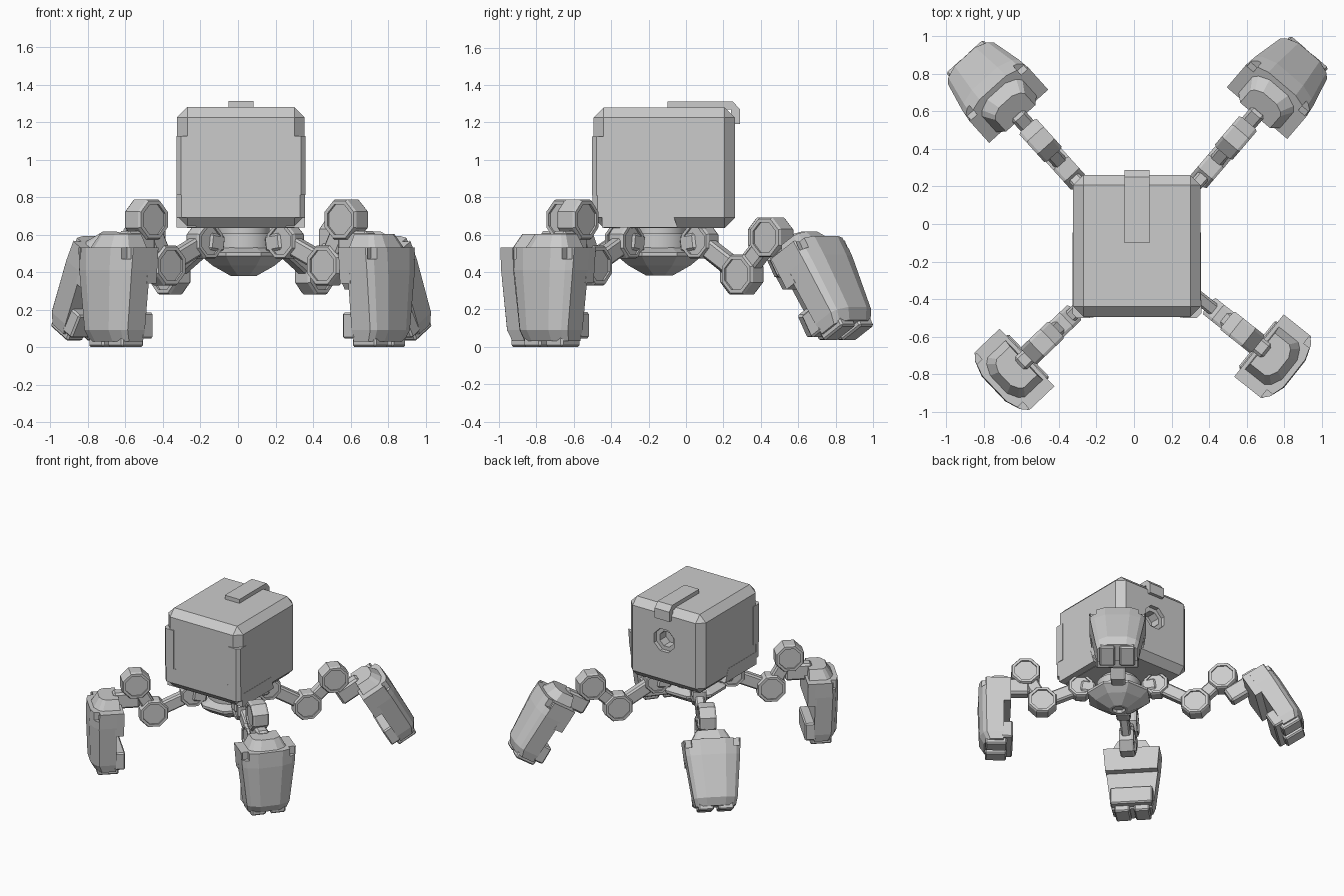
import bpy, bmesh
from math import radians, pi, atan2, hypot
from mathutils import Matrix, Vector

if "Cube" in bpy.data.objects:
    bpy.data.objects.remove(bpy.data.objects["Cube"], do_unlink=True)

grey = bpy.data.materials.new("plain grey")
grey.use_nodes = True
grey.diffuse_color = (0.6, 0.6, 0.6, 1)
grey.node_tree.nodes["Principled BSDF"].inputs["Base Color"].default_value = (0.6, 0.6, 0.6, 1)


def finish(name, bm, matrix=Matrix(), smooth=False):
    bmesh.ops.recalc_face_normals(bm, faces=bm.faces)
    mesh = bpy.data.meshes.new(name)
    bm.to_mesh(mesh)
    bm.free()
    mesh.materials.append(grey)
    obj = bpy.data.objects.new(name, mesh)
    obj.matrix_world = matrix
    bpy.context.collection.objects.link(obj)
    if smooth:
        bpy.ops.object.select_all(action='DESELECT')
        obj.select_set(True)
        bpy.context.view_layer.objects.active = obj
        bpy.ops.object.shade_smooth_by_angle(angle=radians(30))
    return obj


def box(name, lo, hi, matrix=Matrix(), bevel=0):
    lo, hi = Vector(lo), Vector(hi)
    bm = bmesh.new()
    bmesh.ops.create_cube(bm, size=1)
    for v in bm.verts:
        v.co = (lo + hi) / 2 + v.co * (hi - lo)
    if bevel:
        bmesh.ops.bevel(bm, geom=bm.edges[:], offset=bevel, segments=1, affect='EDGES')
    return finish(name, bm, matrix)


def loft(name, rings, matrix=Matrix(), smooth=False):
    bm = bmesh.new()
    loops = [[bm.verts.new(p) for p in ring] for ring in rings]
    n = len(loops[0])
    for a, b in zip(loops, loops[1:]):
        for i in range(n):
            j = (i + 1) % n
            bm.faces.new((a[i], a[j], b[j], b[i]))
    bm.faces.new(loops[0])
    bm.faces.new(loops[-1])
    return finish(name, bm, matrix, smooth)


def turned(name, profile, sides, matrix=Matrix(), smooth=False):
    """Revolve (radius, height) pairs around local z."""
    rings = []
    for r, z in profile:
        ring = [Matrix.Rotation(2 * pi * (i + 0.5) / sides, 3, 'Z') @ Vector((r, 0, z)) for i in range(sides)]
        rings.append(ring)
    return loft(name, rings, matrix, smooth)


def cut(obj, cutter):
    cutter.hide_render = True
    cutter.hide_set(True)
    mod = obj.modifiers.new("cut", 'BOOLEAN')
    mod.object = cutter
    mod.solver = 'EXACT'


# Body with a stepped round socket in the back
X = 0.015
body = box("body", (X - .34, -.495, .635), (X + .34, .262, 1.28), bevel=.055)
to_back = Matrix.Translation((X, .27, 1.01)) @ Matrix.Rotation(pi / 2, 4, 'X')
cut(body, turned("socket_cutter", [(.098, -.05), (.098, .04), (.065, .04), (.065, .12)], 8, to_back))

# Strap over the top and down the back
def strap_ring(x):
    pts = [(-.10, 1.27), (-.10, 1.312), (.25, 1.312), (.288, 1.27), (.288, 1.19), (.24, 1.19), (.24, 1.27)]
    return [(x, y, z) for y, z in pts]

loft("top_strap", [strap_ring(-.05), strap_ring(.083)])

# Corner plates and lower skirts on both sides
for side, word in ((1, "left"), (-1, "right")):
    plate = [(.25, -.502), (.32, -.502), (.344, -.478), (.344, -.405), (.25, -.405)]
    loft(word + "_corner_plate", [[(X + side * x, y, z) for x, y in plate] for z in (.81, 1.125)])
    low = [(.23, -.499), (.315, -.499), (.342, -.472), (.342, -.44), (.23, -.44)]
    loft(word + "_lower_corner", [[(X + side * x, y, z) for x, y in low] for z in (.69, .81)])
    skirt = [(-.45, .74), (-.08, .74), (-.045, .637), (-.45, .637)]
    loft(word + "_skirt", [[(X + side * x, y, z) for y, z in skirt] for x in (.24, .342)])

# Turntable and bowl under the body
hub = Matrix.Translation((.03, -.142, 0))
turned("neck", [(.14, .59), (.14, .66)], 32, hub, True)
turned("turntable", [(.165, .49), (.165, .605)], 32, hub, True)
turned("bowl", [(.17, .53), (.245, .505), (.245, .485), (.18, .435), (.075, .38),
                (.05, .38), (.05, .405)], 8, hub)


def knuckle(name, pos, radius, half, matrix):
    """Octagonal joint with recessed side faces, axis across the leg."""
    m = matrix @ Matrix.Translation((pos[0], 0, pos[1])) @ Matrix.Rotation(pi / 2, 4, 'X')
    inner = radius * .75
    turned(name, [(inner, -half + .012), (inner, -half), (radius * .93, -half), (radius, -half + .015),
                  (radius, half - .015), (radius * .93, half), (inner, half), (inner, half - .012)], 8, m)


def bar(name, a, b, height, half, matrix):
    """Straight link between two points in the plane of the leg."""
    dx, dz = b[0] - a[0], b[1] - a[1]
    m = matrix @ Matrix.Translation((a[0], 0, a[1])) @ Matrix.Rotation(-atan2(dz, dx), 4, 'Y')
    box(name, (0, -half, -height / 2), (hypot(dx, dz), half, height / 2), m, bevel=.012)


def shell_ring(z, w, r0, r1):
    d = r1 - r0
    half = [(r0, w), (r0 + .7 * d, w), (r0 + .85 * d, w * .85), (r1, w * .45)]
    return [(r, t, z) for r, t in half] + [(r, -t, z) for r, t in reversed(half)]


def foot(name, m):
    # Tapered armour with a raised cap and two rim notches
    shell = loft(name + "_shell", [shell_ring(0, .212, .055, .24), shell_ring(-.12, .203, .055, .245),
                                   shell_ring(-.44, .165, .055, .235), shell_ring(-.50, .15, .055, .20)], m)
    bm = bmesh.new()
    for t in (-.18, .18):
        place = Matrix.Translation((.215, t, 0)) @ Matrix.Diagonal((.07, .045, .12, 1))
        bmesh.ops.create_cube(bm, size=1, matrix=place)
    cut(shell, finish(name + "_notch_cutter", bm, m))
    loft(name + "_cap", [shell_ring(-.01, .15, .02, .215), shell_ring(.072, .105, .025, .165)], m)
    # Inner plate, heel tooth and toes
    loft(name + "_inner_plate", [[(r, t * w, z) for r, t in ((0, -1), (.07, -1), (.07, 1), (0, 1))]
                                 for z, w in ((0, .212), (-.19, .197))], m)
    box(name + "_heel", (-.015, -.16, -.485), (.07, .16, -.345), m, bevel=.01)
    for t in (-.075, .075):
        box(name + "_toe", (.03, t - .058, -.53), (.19, t + .058, -.44), m, bevel=.01)


def leg(name, azimuth, knee, ankle, tilt, drop):
    m = hub @ Matrix.Rotation(radians(azimuth), 4, 'Z')
    hip = (.285, .565)
    # Hip bracket, joints and links
    bar(name + "_bracket", (.18, .55), hip, .09, .05, m)
    knuckle(name + "_hip", hip, .10, .05, m)
    bar(name + "_thigh", hip, knee, .10, .035, m)
    knuckle(name + "_knee", knee, .115, .055, m)
    bar(name + "_shin", knee, ankle, .10, .04, m)
    knuckle(name + "_ankle", ankle, .115, .062, m)
    f = m @ Matrix.Translation((ankle[0], 0, ankle[1] - drop)) @ Matrix.Rotation(-radians(tilt), 4, 'Y')
    box(name + "_ankle_block", (-.03, -.045, -.19), (.17, .045, -.06), f, bevel=.015)
    foot(name + "_foot", f @ Matrix.Translation((.113, 0, -.15)))


# Upright front legs, splayed rear legs
leg("front_left", -38.5, (.575, .435), (.70, .68), 0, 0)
leg("front_right", 223.5, (.58, .435), (.715, .68), 0, 0)
for word, az in (("rear_left", 49.5), ("rear_right", 132)):
    leg(word, az, (.585, .387), (.79, .585), 31, .045)
